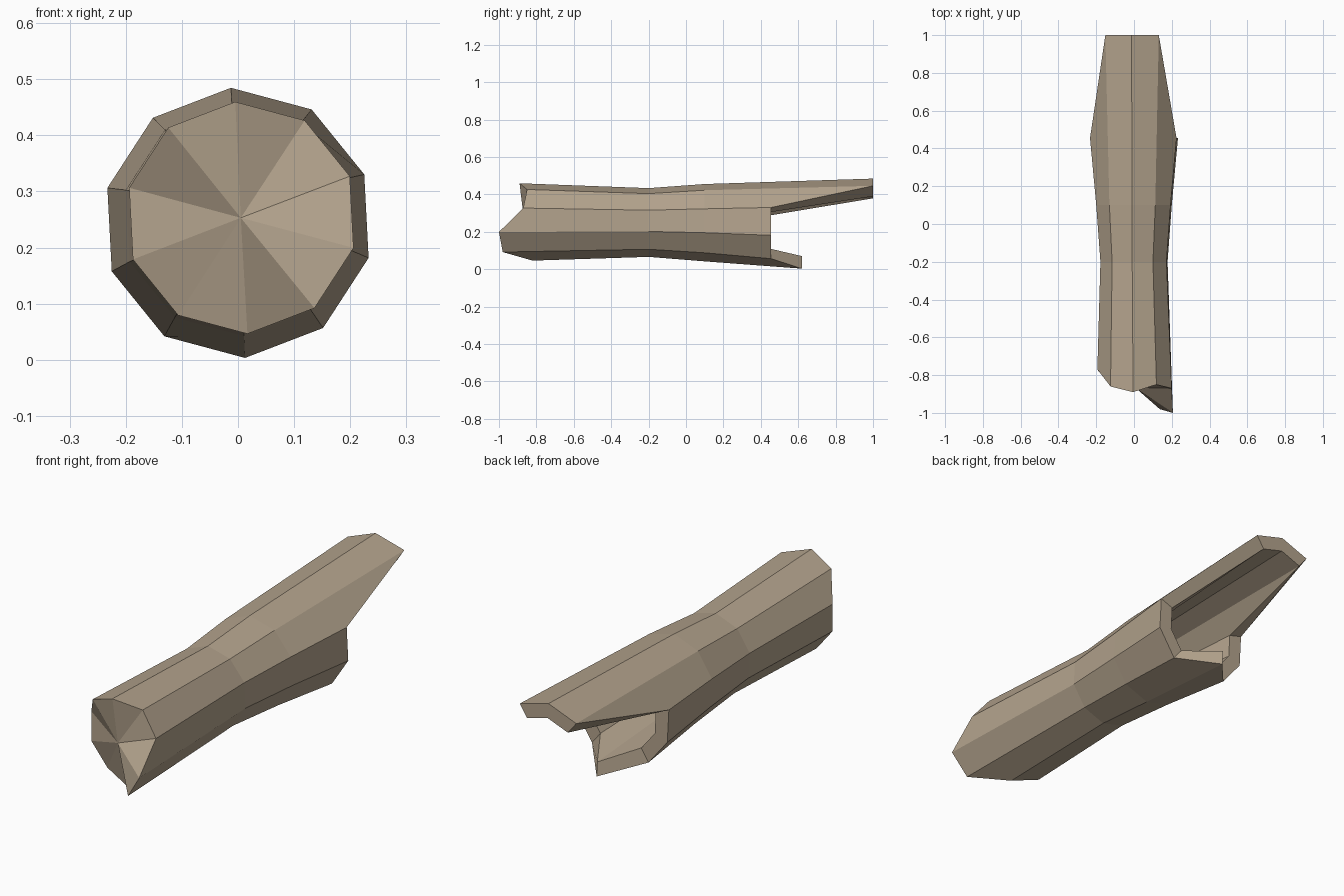
import bpy, bmesh, math

if "Cube" in bpy.data.objects:
    bpy.data.objects.remove(bpy.data.objects["Cube"])

SIDES = 10
WALL = 0.067

# How far each side of the log reaches, clockwise from the top (seen from the front)
front_y = [-0.89, -0.85, -0.87, -1.0, -0.98, -0.82, -0.78, -0.78, -0.77, -0.86]
back_y = [1.0, 1.0, 0.455, 0.455, 0.455, 0.62, 0.455, 0.455, 0.455, 1.0]


def ring(bm, ys, radius, cx, cz):
    """One ten-sided ring; every corner has its own y."""
    verts = []
    for k, y in enumerate(ys):
        a = math.radians(93 - 36 * k)
        verts.append(bm.verts.new((cx + radius * math.cos(a), y, cz + radius * math.sin(a))))
    return verts


def fan(bm, verts, centre):
    c = bm.verts.new(centre)
    for k in range(SIDES):
        bm.faces.new((c, verts[k], verts[(k + 1) % SIDES]))


bm = bmesh.new()

# Outer bark front to back, then the hollow from back to front
rings = [
    ring(bm, front_y, 0.207, 0.006, 0.253),
    ring(bm, [-0.2] * SIDES, 0.184, 0.0, 0.25),
    ring(bm, [0.1] * SIDES, 0.207, 0.0, 0.249),
    ring(bm, back_y, 0.241, 0.0, 0.244),
    ring(bm, back_y, 0.241 - WALL, 0.0, 0.244),
    ring(bm, [0.1] * SIDES, 0.207 - WALL, 0.0, 0.249),
    ring(bm, [-0.2] * SIDES, 0.184 - WALL, 0.0, 0.25),
    ring(bm, [-0.7] * SIDES, 0.205 - WALL, 0.006, 0.253),
]
for a, b in zip(rings, rings[1:]):
    for k in range(SIDES):
        n = (k + 1) % SIDES
        bm.faces.new((a[k], a[n], b[n], b[k]))

# Splintered front end and the closed bottom of the hollow
fan(bm, rings[0], (0.005, -0.865, 0.253))
fan(bm, rings[-1], (0.005, -0.7, 0.253))
bmesh.ops.recalc_face_normals(bm, faces=bm.faces[:])

mesh = bpy.data.meshes.new("hollow_log")
bm.to_mesh(mesh)
bm.free()
log = bpy.data.objects.new("hollow_log", mesh)
bpy.context.collection.objects.link(log)

wood = bpy.data.materials.new("dry_tan_wood")
wood.diffuse_color = (0.45, 0.365, 0.265, 1)
wood.use_nodes = True
wood.node_tree.nodes["Principled BSDF"].inputs["Base Color"].default_value = wood.diffuse_color
mesh.materials.append(wood)
